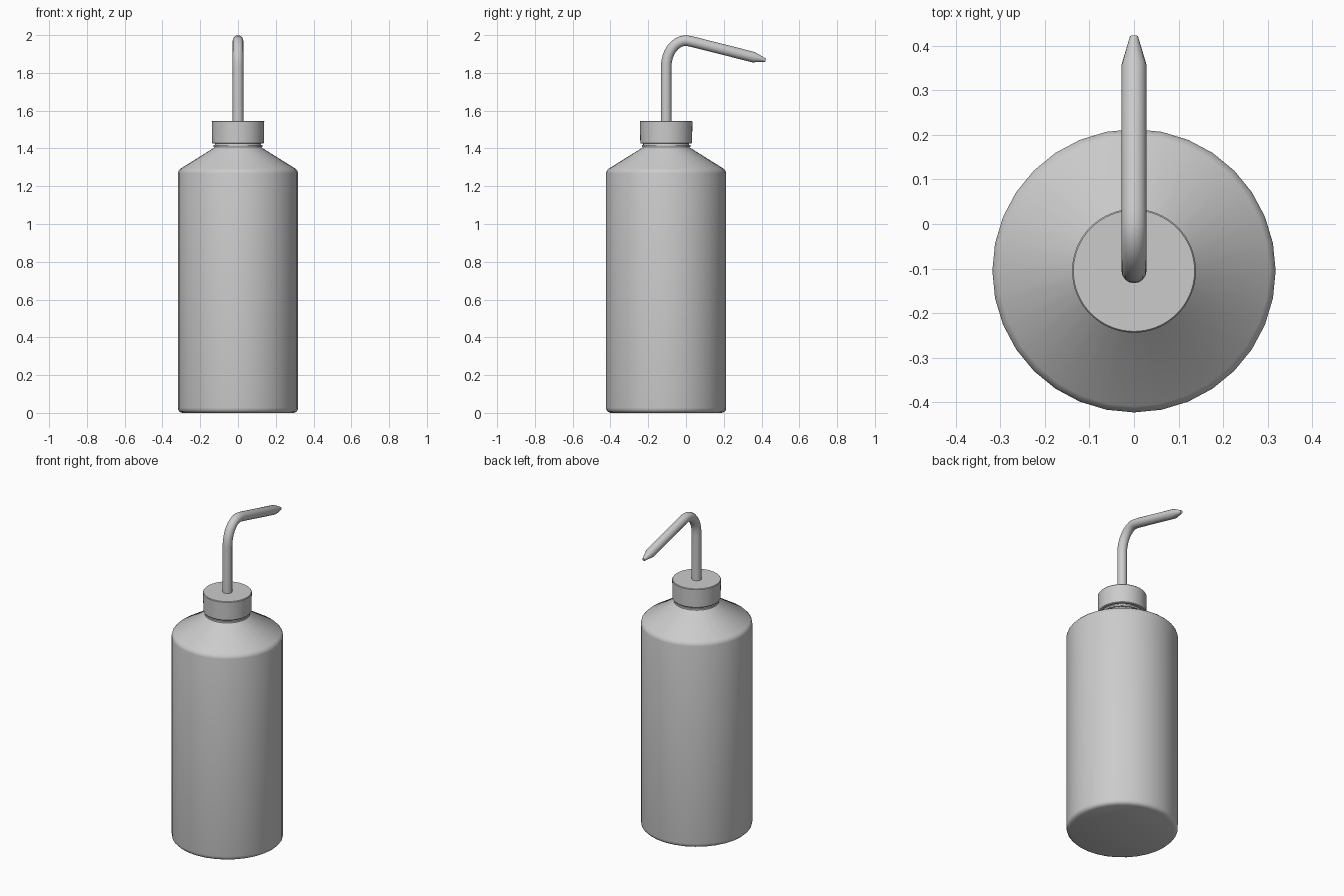
import bpy, bmesh, math
from mathutils import Vector

if "Cube" in bpy.data.objects:
    bpy.data.objects.remove(bpy.data.objects["Cube"])

AXIS_Y = -0.105


def finish(bm, name, angle):
    bmesh.ops.recalc_face_normals(bm, faces=bm.faces[:])
    mesh = bpy.data.meshes.new(name)
    bm.to_mesh(mesh)
    bm.free()
    ob = bpy.data.objects.new(name, mesh)
    bpy.context.collection.objects.link(ob)
    bpy.ops.object.select_all(action='DESELECT')
    ob.select_set(True)
    bpy.context.view_layer.objects.active = ob
    bpy.ops.object.shade_smooth_by_angle(angle=math.radians(angle))
    return ob


def skin(bm, rings):
    """Bridge successive rings of vertices and cap both ends."""
    n = len(rings[0])
    for a, b in zip(rings, rings[1:]):
        for i in range(n):
            j = (i + 1) % n
            bm.faces.new((a[i], a[j], b[j], b[i]))
    bm.faces.new(rings[0])
    bm.faces.new(rings[-1])


def lathe(name, profile, sides, angle=35):
    bm = bmesh.new()
    rings = [[bm.verts.new((r * math.sin(2 * math.pi * i / sides),
                            AXIS_Y + r * math.cos(2 * math.pi * i / sides), z))
              for i in range(sides)] for r, z in profile]
    skin(bm, rings)
    return finish(bm, name, angle)


def tube(name, path, sides=16):
    """Path points are (y, z, radius) in the x = 0 plane."""
    bm = bmesh.new()
    rings = []
    pts = [Vector((0, y, z)) for y, z, r in path]
    for k, p in enumerate(pts):
        t = (pts[min(k + 1, len(pts) - 1)] - pts[max(k - 1, 0)]).normalized()
        side = Vector((1, 0, 0))
        up = t.cross(side)
        rings.append([bm.verts.new(p + path[k][2] * (math.cos(a) * side + math.sin(a) * up))
                      for a in (2 * math.pi * i / sides for i in range(sides))])
    skin(bm, rings)
    return finish(bm, name, 40)


# bottle body with rounded base and sloping shoulder
lathe("bottle_body", [(0.295, 0.0), (0.308, 0.005), (0.316, 0.014), (0.318, 0.027),
                      (0.318, 1.268), (0.315, 1.281), (0.304, 1.293),
                      (0.126, 1.404), (0.122, 1.410), (0.122, 1.44)], 32)

# collar ring below the cap
lathe("neck_ring", [(0.120, 1.408), (0.129, 1.408), (0.129, 1.418), (0.120, 1.418)], 48)

# screw cap
lathe("cap", [(0.134, 1.426), (0.137, 1.430), (0.139, 1.542), (0.136, 1.546)], 64)

# bent spout with tapered tip
R = 0.028
path = [(AXIS_Y, 1.53, R)]
for i in range(9):
    a = math.radians(90 * i / 8)
    path.append((-0.105 * math.cos(a), 1.832 + 0.139 * math.sin(a), R))
path += [(0.025, 1.967, R), (0.05, 1.961, R), (0.358, 1.883, R), (0.421, 1.867, 0.009)]
tube("spout", path)
